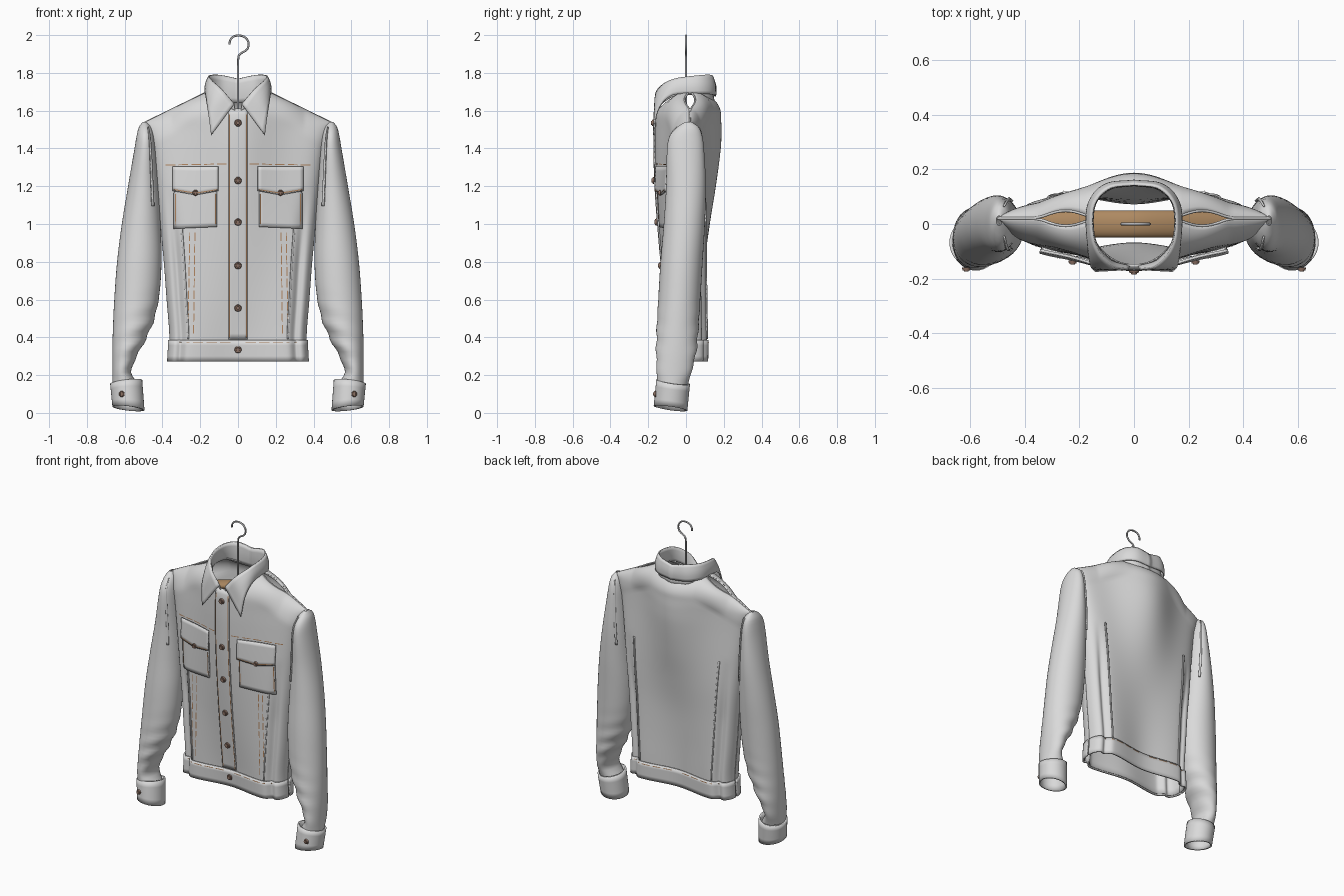
import bpy, bmesh, math
from mathutils import Vector

cube = bpy.data.objects.get("Cube")
if cube:
    bpy.data.objects.remove(cube)


def material(name, rgb):
    m = bpy.data.materials.new(name)
    m.use_nodes = True
    m.diffuse_color = (*rgb, 1)
    node = m.node_tree.nodes["Principled BSDF"]
    node.inputs["Base Color"].default_value = (*rgb, 1)
    node.inputs["Roughness"].default_value = 0.8
    return m


FABRIC = material("pale grey fabric", (0.7, 0.7, 0.7))
WOOD = material("hanger wood", (0.42, 0.25, 0.12))
THREAD = material("tan thread", (0.45, 0.24, 0.12))
BUTTON = material("brown metal", (0.27, 0.17, 0.13))
STEEL = material("hook steel", (0.45, 0.45, 0.46))


def spline(rows, x):
    """Smooth interpolation of rows (key, a, b, ...) at key x."""
    x = min(max(x, rows[0][0]), rows[-1][0])
    i = max(k for k in range(len(rows) - 1) if rows[k][0] <= x)
    p, q = rows[i], rows[i + 1]
    o, r = rows[max(i - 1, 0)], rows[min(i + 2, len(rows) - 1)]
    h = q[0] - p[0]
    t = (x - p[0]) / h
    out = []
    for k in range(1, len(p)):
        m0 = (q[k] - o[k]) / (q[0] - o[0]) * h
        m1 = (r[k] - p[k]) / (r[0] - p[0]) * h
        out.append((2*t**3 - 3*t*t + 1) * p[k] + (t**3 - 2*t*t + t) * m0
                   + (3*t*t - 2*t**3) * q[k] + (t**3 - t*t) * m1)
    return out


def finish(name, bm, mat, thick=0.0, mirror=False, angle=40):
    bmesh.ops.remove_doubles(bm, verts=bm.verts, dist=1e-5)
    bmesh.ops.recalc_face_normals(bm, faces=bm.faces)
    me = bpy.data.meshes.new(name)
    bm.to_mesh(me)
    bm.free()
    ob = bpy.data.objects.new(name, me)
    bpy.context.collection.objects.link(ob)
    me.materials.append(mat)
    if thick:
        mod = ob.modifiers.new("cloth thickness", 'SOLIDIFY')
        mod.thickness, mod.offset = thick, 0
    if mirror:
        ob.modifiers.new("other side", 'MIRROR')
    bpy.context.view_layer.objects.active = ob
    ob.select_set(True)
    bpy.ops.object.shade_smooth_by_angle(angle=math.radians(angle))
    ob.select_set(False)


def grid(bm, fn, nu, nv):
    """Sheet of quads from fn(u, v), both in 0..1."""
    vs = [[bm.verts.new(fn(i / nu, j / nv)) for j in range(nv + 1)] for i in range(nu + 1)]
    for i in range(nu):
        for j in range(nv):
            bm.faces.new((vs[i][j], vs[i+1][j], vs[i+1][j+1], vs[i][j+1]))


def sheet(name, fn, nu, nv, mat=FABRIC, **kw):
    bm = bmesh.new()
    grid(bm, fn, nu, nv)
    finish(name, bm, mat, **kw)


# Body: height, half width, then centre and side depth for front and for back
BODY = [(0.27, 0.365, 0.075, 0.112, 0.07, 0.108), (0.4, 0.36, 0.085, 0.112, 0.073, 0.11),
        (0.6, 0.375, 0.108, 0.11, 0.08, 0.106), (0.8, 0.39, 0.13, 0.105, 0.092, 0.102),
        (1.0, 0.41, 0.148, 0.1, 0.118, 0.098), (1.2, 0.43, 0.162, 0.092, 0.15, 0.085),
        (1.4, 0.455, 0.168, 0.08, 0.176, 0.068), (1.5, 0.48, 0.167, 0.07, 0.18, 0.06),
        (1.55, 0.5, 0.165, 0.065, 0.178, 0.058), (1.7, 0.5, 0.16, 0.06, 0.172, 0.055)]
HEM = 0.28


def shoulder(x):
    return 1.7 - 0.49 * max(abs(x) - 0.16, 0)


def surface(x, z, side, lift=0.0):
    """Point on the cloth; side is -1 for front and 1 for back."""
    w, fc, fs, bc, bs = spline(BODY, z)
    t = min(abs(x) / w, 1)
    centre, flank = (fc, fs) if side < 0 else (bc, bs)
    y = flank + (centre - flank) * math.exp(-(t / 0.48) ** 2)
    y *= math.sqrt(1 - t ** 8)
    low = min(max((1.2 - z) / 0.4, 0), 1)
    y -= 0.025 * low * math.exp(-((t - 0.83) / 0.06) ** 2)
    d = min(max((shoulder(x) - z) / 0.13, 0), 1)
    gap = 0.028 * math.sin(math.pi * (abs(x) - 0.15) / 0.2) if 0.15 < abs(x) < 0.35 else 0
    y = max(y, 0) * math.sqrt(1 - (1 - d) ** 2) + gap * (1 - d)
    return Vector((x, side * (y + lift) + 0.005 + 0.016 * (1 - d), z))


def body_panel(side):
    def fn(u, v):
        s = math.sin(math.pi * (u - 0.5))
        top = shoulder(s * 0.5)
        neck = max(1 - (s * 0.5 / 0.165) ** 2, 0)
        top -= neck * (0.1 if side < 0 else 0.05)
        z = HEM + (1 - (1 - v) ** 1.7) * (top - HEM)
        return surface(s * spline(BODY, z)[0], z, side)
    return fn


for label, side in (("front", -1), ("back", 1)):
    sheet(label + "_body", body_panel(side), 96, 48, thick=0.006)

    def band(u, v):
        z = HEM - 0.007 + 0.112 * v
        s = math.sin(math.pi * (u - 0.5))
        p = surface(s * spline(BODY, z)[0], z, side, 0.007)
        return Vector((p.x * 1.015, p.y, p.z))
    sheet(label + "_hem_band", band, 96, 4, thick=0.01)

    # Raised vertical side seams
    sheet(label + "_side_seam", lambda u, v: surface(
        (0.72 + 0.02 * u) * spline(BODY, 0.39 + 0.8 * v)[0], 0.39 + 0.8 * v, side, 0.006),
        2, 32, thick=0.008, mirror=True)


# Button placket
sheet("placket", lambda u, v: surface(-0.05 + 0.1 * u, 0.39 + 1.22 * v, -1, 0.006),
      6, 40, thick=0.008)

# Chest pockets with pointed flaps
sheet("pocket", lambda u, v: surface(0.112 + 0.226 * u, 0.985 + 0.3 * v - 0.01 * u, -1,
      0.008 + 0.006 * math.sin(math.pi * u)), 12, 12, thick=0.012, mirror=True)


def flap(u, v):
    low = 1.175 - 0.022 * (1 - abs(2 * u - 1))
    return surface(0.105 + 0.24 * u, low + (1.305 - low) * v, -1, 0.016 + 0.006 * (1 - v))


sheet("pocket_flap", flap, 12, 6, thick=0.01, mirror=True)


# Collar: position, fold line point, leaf edge point, stand base point
COLLAR = [(0, 0.02, -0.165, 1.635, 0.142, -0.172, 1.47, 0.015, -0.155, 1.6),
          (0.2, 0.085, -0.15, 1.71, 0.158, -0.15, 1.6, 0.09, -0.13, 1.635),
          (0.42, 0.145, -0.07, 1.765, 0.168, -0.075, 1.68, 0.15, -0.05, 1.68),
          (0.62, 0.15, 0.06, 1.785, 0.168, 0.065, 1.69, 0.15, 0.07, 1.68),
          (0.8, 0.095, 0.13, 1.788, 0.11, 0.14, 1.685, 0.1, 0.13, 1.65),
          (1, 0, 0.145, 1.768, 0, 0.155, 1.675, 0, 0.15, 1.64)]


def collar_part(k, bulge):
    def fn(u, v):
        row = spline(COLLAR, u)
        p = Vector(row[:3]).lerp(Vector(row[k:k + 3]), v)
        out = Vector((p.x, p.y, 0)).normalized()
        return p + out * bulge * math.sin(math.pi * v) * min(1, u * 4)
    return fn


sheet("collar_leaf", collar_part(3, 0.008), 28, 6, thick=0.008, mirror=True)
sheet("collar_stand", collar_part(6, -0.005), 28, 5, thick=0.006, mirror=True)

# Sleeve rings: height, outer x, inner x, front y, back y
SLEEVE = [(0.15, 0.665, 0.53, -0.155, 0.01), (0.22, 0.665, 0.565, -0.155, 0.03),
          (0.33, 0.665, 0.52, -0.158, 0.055), (0.45, 0.662, 0.46, -0.155, 0.066),
          (0.6, 0.655, 0.42, -0.147, 0.076), (0.8, 0.64, 0.405, -0.135, 0.088),
          (1.0, 0.615, 0.41, -0.118, 0.1), (1.2, 0.582, 0.42, -0.105, 0.105),
          (1.4, 0.548, 0.435, -0.1, 0.095), (1.47, 0.536, 0.445, -0.085, 0.085),
          (1.515, 0.524, 0.46, -0.045, 0.066), (1.54, 0.505, 0.485, -0.005, 0.03)]


def sleeve(u, v, grow=0.0):
    z = 0.15 + 1.39 * v
    o, i, f, b = spline(SLEEVE, z)
    a = 2 * math.pi * u
    crease = 0.07 * math.exp(-((z - 0.36) / 0.16) ** 2) * math.sin(z * 60 + 2 * math.cos(a))
    r = 1 + crease * (0.5 - 0.5 * math.cos(a))
    return Vector(((o + i) / 2 + ((o - i) / 2 * r + grow) * math.cos(a),
                   (f + b) / 2 + ((b - f) / 2 * r + grow) * math.sin(a), z))


sheet("sleeve", sleeve, 40, 64, mirror=True)

# Armhole welts lying on the sleeve
for label, turn in (("front", 1), ("back", -1)):
    sheet(label + "_armhole_seam", lambda u, v: sleeve(
        turn * (0.64 + 0.03 * v + 0.022 * u), 0.68 + 0.3 * v, 0.004), 2, 24, thick=0.008, mirror=True)


# Cuffs, slightly tilted and open at the wrist
def cuff(u, v):
    a = 2 * math.pi * u
    c, s = math.cos(a), math.sin(a)
    return Vector((0.58 + 0.012 * v + 0.08 * c, -0.082 + 0.014 * v + 0.084 * s,
                   0.024 + 0.14 * v + 0.01 * c * (1 - 2 * v) - 0.012 * s))


sheet("cuff", cuff, 36, 4, thick=0.01, mirror=True)


# Tubes for shoulder seams and the hook
def tube(name, pts, radius, mat, mirror=False):
    cu = bpy.data.curves.new(name, 'CURVE')
    cu.dimensions = '3D'
    cu.bevel_depth, cu.bevel_resolution, cu.resolution_u = radius, 2, 6
    sp = cu.splines.new('NURBS')
    sp.points.add(len(pts) - 1)
    for p, co in zip(sp.points, pts):
        p.co = (*co, 1)
    sp.use_endpoint_u, sp.order_u = True, 3
    ob = bpy.data.objects.new(name, cu)
    bpy.context.collection.objects.link(ob)
    cu.materials.append(mat)
    if mirror:
        ob.modifiers.new("other side", 'MIRROR')


for label, side in (("front", -1), ("back", 1)):
    ridge = [0.17 + 0.33 * k / 10 for k in range(11)]
    tube(label + "_shoulder_seam", [surface(x, shoulder(x), side) for x in ridge], 0.005, FABRIC, True)
tube("hanger_hook", [(0, 0, 1.57), (0, 0, 1.75), (0, 0, 1.87), (0.005, 0, 1.9), (0.05, 0, 1.92),
     (0.06, 0, 1.96), (0.035, 0, 1.995), (-0.015, 0, 2.0), (-0.045, 0, 1.975), (-0.045, 0, 1.95)],
     0.0055, STEEL)


# Wooden hanger following the shoulders
def hanger(u, v):
    x, a = 0.42 * (2 * u - 1), 2 * math.pi * v
    size = 1 - 0.3 * abs(x / 0.42) ** 3
    return Vector((x, 0.05 * size * math.cos(a),
                   1.575 - 0.36 * x * x / (abs(x) + 0.1) + 0.025 * size * math.sin(a)))


sheet("wooden_hanger", hanger, 32, 20, mat=WOOD)


# Buttons
def button(name, at, radius, mirror=False):
    bm = bmesh.new()
    for r, h, push in ((radius, 0.01, 0), (radius * 0.6, 0.006, 0.006)):
        made = bmesh.ops.create_cone(bm, cap_ends=True, segments=16, radius1=r,
                                     radius2=r * 0.85, depth=h)["verts"]
        for v in made:
            v.co = Vector((v.co.x, -v.co.z - push, v.co.y)) + Vector(at)
    finish(name, bm, BUTTON, mirror=mirror, angle=30)


for z in (1.535, 1.23, 1.01, 0.78, 0.555, 0.335):
    button("front_button", surface(0, z, -1, 0.015), 0.019)
button("pocket_button", surface(0.225, 1.165, -1, 0.031), 0.016, True)
button("cuff_button", (0.615, -0.165, 0.1), 0.016, True)

# Dashed stitching on the cloth
bm = bmesh.new()


def stitch(x0, z0, x1, z1, side=-1, lift=0.0055, fill=0.75):
    a, b = Vector((x0, z0)), Vector((x1, z1))
    n = max(int((b - a).length / 0.06), 1)
    across = Vector((z0 - z1, x1 - x0)).normalized() * 0.005
    for m in (-1, 1):
        for k in range(n):
            def fn(u, v):
                q = a.lerp(b, (k + fill * u) / n) + across * (v - 0.5)
                return surface(m * q.x, q.y, side, lift)
            grid(bm, fn, 4, 1)


stitch(0.235, 0.42, 0.228, 0.97)
stitch(0.265, 0.42, 0.255, 0.97)
stitch(0.06, 1.318, 0.4, 1.312)
stitch(0.044, 0.4, 0.044, 1.58, lift=0.012, fill=1)
stitch(0.118, 1.0, 0.118, 1.16, lift=0.0165, fill=1)
stitch(0.332, 0.995, 0.332, 1.16, lift=0.0165, fill=1)
stitch(0.11, 1.182, 0.215, 1.165, lift=0.029, fill=1)
stitch(0.235, 1.165, 0.338, 1.182, lift=0.029, fill=1)
for side in (-1, 1):
    stitch(0.04, 0.374, 0.33, 0.374, side, 0.0155)
finish("stitching", bm, THREAD)
